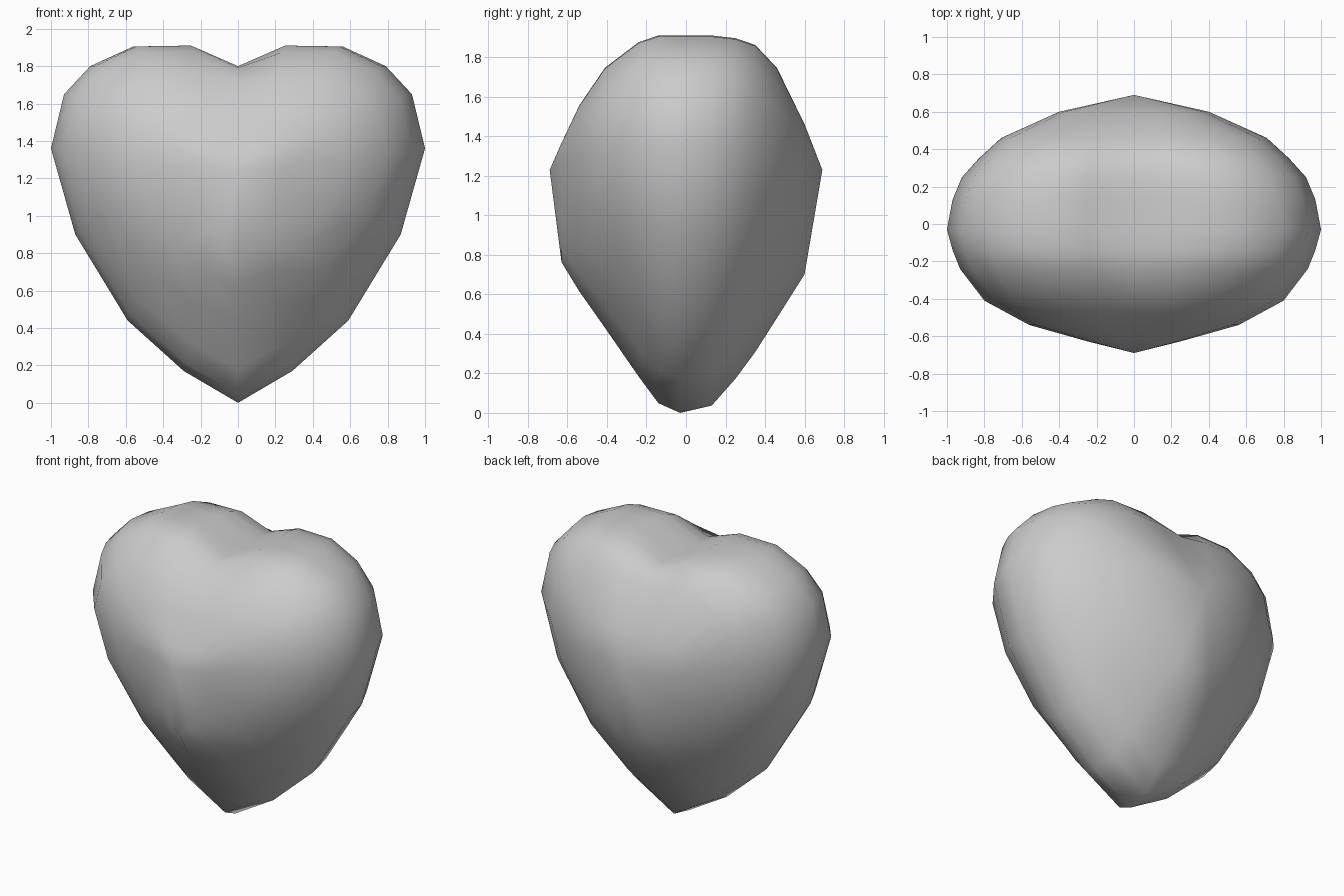
import bpy
import bmesh

if "Cube" in bpy.data.objects:
    bpy.data.objects.remove(bpy.data.objects["Cube"], do_unlink=True)

CENTRE_Z = 1.23
DEPTH = 0.69
LOBE_TOP = 1.91

# Half outline of the heart, from the bottom tip to the cleft
half = [(0, 0), (0.29, 0.17), (0.59, 0.44), (0.87, 0.9), (1, 1.36),
        (0.93, 1.65), (0.79, 1.8), (0.56, 1.905), (0.26, LOBE_TOP), (0, 1.8)]
outline = half + [(-x, z) for x, z in half[-2:0:-1]]

# Slices from front to back: depth, width scale, lower scale, upper scale
slices = [(-0.63, 0.24, 0.38, 0.2), (-0.54, 0.56, 0.5, 0.48),
          (-0.41, 0.8, 0.65, 0.76), (-0.24, 0.93, 0.85, 0.95),
          (-0.14, 0.97, 0.96, 1), (-0.03, 1, 1, 1),
          (0.13, 0.97, 0.97, 1), (0.25, 0.92, 0.86, 0.98),
          (0.35, 0.83, 0.75, 0.93), (0.46, 0.71, 0.61, 0.76),
          (0.6, 0.4, 0.43, 0.34)]


def slice_point(x, z, y, wide, low, high):
    """Scale one outline point; the cleft fades out on smaller slices."""
    if z < CENTRE_Z:
        return (x * wide, y, CENTRE_Z + (z - CENTRE_Z) * low)
    if x == 0:
        z += (LOBE_TOP - z) * (1 - high ** 4)
    return (x * wide, y, CENTRE_Z + (z - CENTRE_Z) * high)


# Heart body: bridged slices closed by a fan at the front and the back
bm = bmesh.new()
rings = [[bm.verts.new(slice_point(x, z, *s)) for x, z in outline] for s in slices]
count = len(outline)
for a, b in zip(rings, rings[1:]):
    for i in range(count):
        j = (i + 1) % count
        bm.faces.new((a[i], a[j], b[j], b[i]))
for ring, y in ((rings[0], -DEPTH), (rings[-1], DEPTH)):
    pole = bm.verts.new((0, y, CENTRE_Z))
    for i in range(count):
        bm.faces.new((ring[i], ring[(i + 1) % count], pole))
bmesh.ops.recalc_face_normals(bm, faces=bm.faces)
for face in bm.faces:
    face.smooth = True

mesh = bpy.data.meshes.new("heart_body")
bm.to_mesh(mesh)
bm.free()
heart = bpy.data.objects.new("heart_body", mesh)
bpy.context.collection.objects.link(heart)

# Plain grey surface
grey = bpy.data.materials.new("light_grey")
grey.use_nodes = True
colour = (0.6, 0.6, 0.6, 1)
grey.diffuse_color = colour
grey.node_tree.nodes["Principled BSDF"].inputs["Base Color"].default_value = colour
mesh.materials.append(grey)
